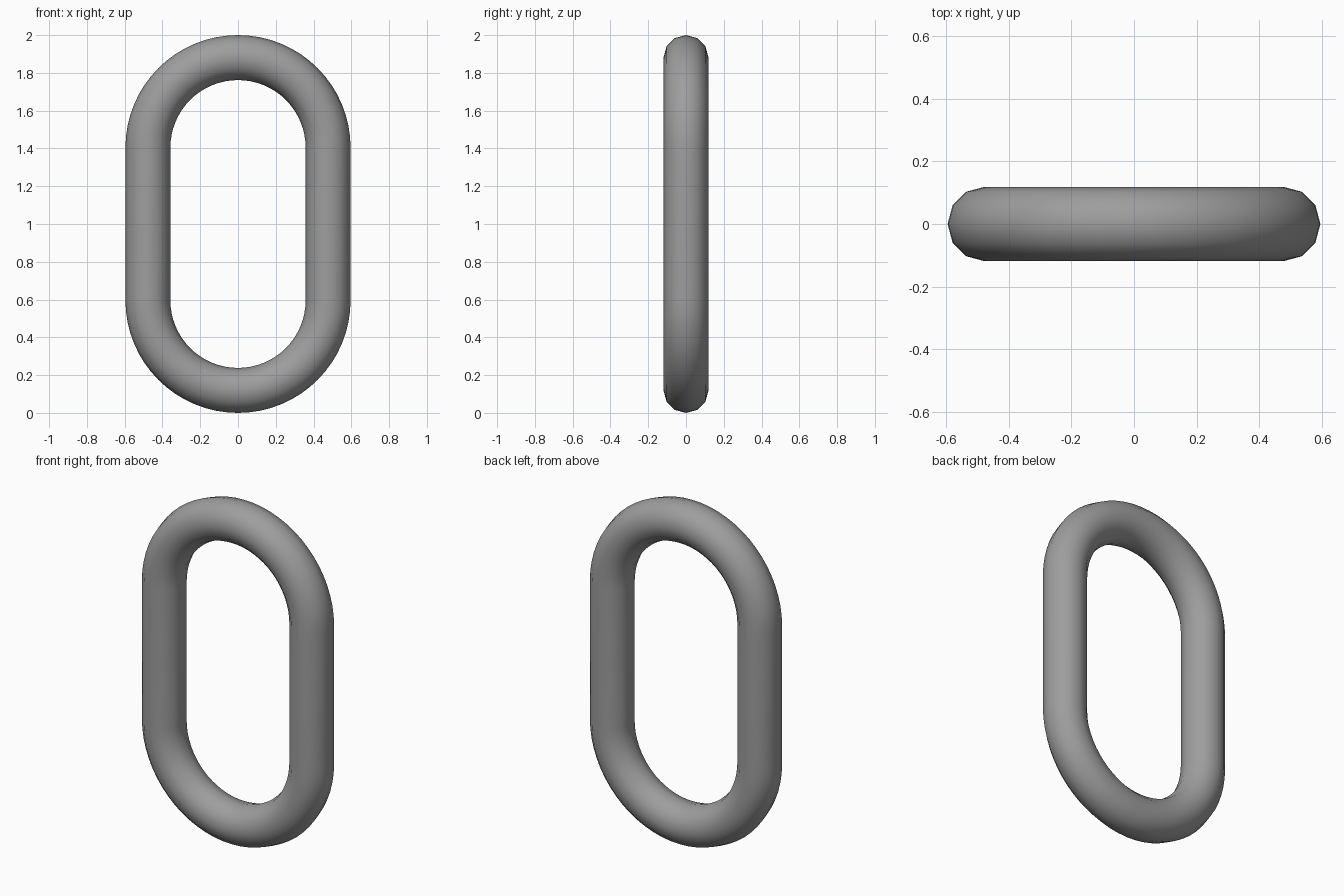
import bpy, bmesh
from math import sin, cos, pi

if "Cube" in bpy.data.objects:
    bpy.data.objects.remove(bpy.data.objects["Cube"])

TUBE = 0.119      # bar radius
BEND = 0.477      # centreline radius of the rounded ends
HALF = 1 - TUBE - BEND   # half length of the straight sides
SIDES, STEPS = 12, 32

# centreline frames: upper half circle, then lower half circle
path = []
for base, cz in ((0, 1 + HALF), (pi, 1 - HALF)):
    for i in range(STEPS + 1):
        path.append((base + pi * i / STEPS, cz))

# sweep a 12-sided round section along the closed path
bm = bmesh.new()
rings = []
for a, cz in path:
    ring = []
    for j in range(SIDES):
        t = 2 * pi * j / SIDES
        r = BEND + TUBE * cos(t)
        ring.append(bm.verts.new((r * cos(a), TUBE * sin(t), cz + r * sin(a))))
    rings.append(ring)
for k, ring in enumerate(rings):
    nxt = rings[(k + 1) % len(rings)]
    for j in range(SIDES):
        n = (j + 1) % SIDES
        bm.faces.new((ring[j], ring[n], nxt[n], nxt[j]))
bmesh.ops.recalc_face_normals(bm, faces=bm.faces)
for f in bm.faces:
    f.smooth = True

mesh = bpy.data.meshes.new("chain_link")
bm.to_mesh(mesh)
bm.free()

# dark grey steel
steel = bpy.data.materials.new("dark_steel")
steel.diffuse_color = (0.34, 0.34, 0.34, 1)
steel.use_nodes = True
steel.node_tree.nodes["Principled BSDF"].inputs["Base Color"].default_value = steel.diffuse_color
mesh.materials.append(steel)
bpy.context.collection.objects.link(bpy.data.objects.new("chain_link", mesh))
